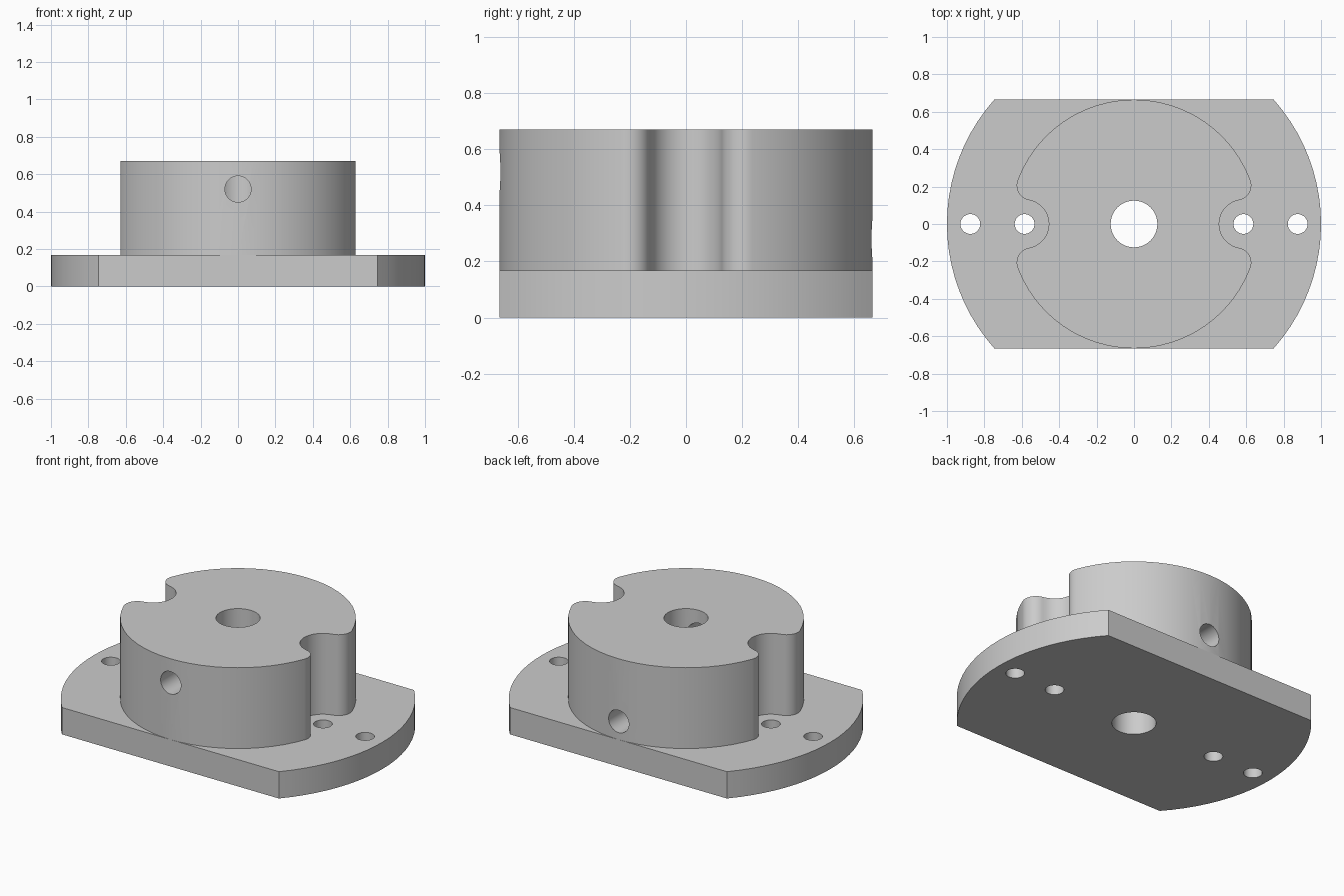
import bpy
import bmesh
from math import sin, cos, pi, atan2, acos, asin, sqrt

cube = bpy.data.objects.get("Cube")
if cube:
    bpy.data.objects.remove(cube, do_unlink=True)

PLATE_R, HALF_DEPTH, PLATE_TOP, HUB_TOP = 1.0, 0.665, 0.167, 0.67
BORE_R, SCREW_R, PIN_R = 0.125, 0.053, 0.07
NOTCH_X, NOTCH_R, TIP_R = 0.585, 0.13, 0.08

metal = bpy.data.materials.new("plain grey")
metal.use_nodes = True
GREY = (0.6, 0.6, 0.6, 1)
metal.diffuse_color = GREY
metal.node_tree.nodes["Principled BSDF"].inputs["Base Color"].default_value = GREY


def arc(cx, cy, r, a0, a1, n):
    """Points along an arc, both ends included."""
    return [(cx + r * cos(a0 + (a1 - a0) * i / n),
             cy + r * sin(a0 + (a1 - a0) * i / n)) for i in range(n + 1)]


def prism(name, outline, z0, z1):
    """Upright solid from a closed counter-clockwise outline."""
    bm = bmesh.new()
    face = bm.faces.new([bm.verts.new((x, y, z0)) for x, y in outline])
    top = bmesh.ops.extrude_face_region(bm, geom=[face])["geom"]
    verts = [g for g in top if isinstance(g, bmesh.types.BMVert)]
    bmesh.ops.translate(bm, vec=(0, 0, z1 - z0), verts=verts)
    bmesh.ops.recalc_face_normals(bm, faces=bm.faces)
    mesh = bpy.data.meshes.new(name)
    bm.to_mesh(mesh)
    bm.free()
    mesh.materials.append(metal)
    obj = bpy.data.objects.new(name, mesh)
    bpy.context.collection.objects.link(obj)
    return obj


def drill(obj, radius, location, length, rotation=(0, 0, 0)):
    """Cut a round hole and discard the cutter."""
    bpy.ops.mesh.primitive_cylinder_add(vertices=32, radius=radius, depth=length,
                                        location=location, rotation=rotation)
    cutter = bpy.context.object
    cutter.hide_render = True
    cutter.data.materials.append(metal)
    mod = obj.modifiers.new("hole", 'BOOLEAN')
    mod.operation, mod.solver, mod.object = 'DIFFERENCE', 'EXACT', cutter
    bpy.context.view_layer.objects.active = obj
    bpy.ops.object.modifier_apply(modifier=mod.name)
    bpy.data.objects.remove(cutter, do_unlink=True)


# Base plate: disc with flat front and back
a = asin(HALF_DEPTH / PLATE_R)
plate = prism("base_plate", arc(0, 0, PLATE_R, -a, a, 20)
              + arc(0, 0, PLATE_R, pi - a, pi + a, 20), 0, PLATE_TOP)

# Hub outline: round body, two side notches blended by rounded tips
hub_d, notch_d = HALF_DEPTH - TIP_R, NOTCH_R + TIP_R
tip_x = (hub_d ** 2 - notch_d ** 2 + NOTCH_X ** 2) / (2 * NOTCH_X)
tip_y = sqrt(hub_d ** 2 - tip_x ** 2)
rim = atan2(tip_y, tip_x)
notch = atan2(tip_y, tip_x - NOTCH_X)
half = arc(NOTCH_X, 0, NOTCH_R, pi, notch, 8)[:-1]
half += arc(tip_x, tip_y, TIP_R, notch - pi, rim, 12)[:-1]
half += arc(0, 0, HALF_DEPTH, rim, pi / 2, 12)
left_top = [(-x, y) for x, y in reversed(half[:-1])]
upper = half + left_top
lower = [(x, -y) for x, y in reversed(upper[1:-1])]
hub = prism("hub", upper + lower, PLATE_TOP, HUB_TOP)

# Central bore, screw holes and cross holes
for part in (plate, hub):
    drill(part, BORE_R, (0, 0, 0.4), 2)
for x in (-0.875, -NOTCH_X, NOTCH_X, 0.875):
    drill(plate, SCREW_R, (x, 0, 0), 1)
for side, z in ((-1, 0.52), (1, 0.28)):
    drill(hub, PIN_R, (0, side * 0.4, z), 0.8, (pi / 2, 0, 0))

# Smooth round walls, crisp edges
bpy.ops.object.select_all(action='DESELECT')
for part in (plate, hub):
    part.select_set(True)
bpy.context.view_layer.objects.active = hub
bpy.ops.object.shade_smooth_by_angle(angle=pi / 6)
